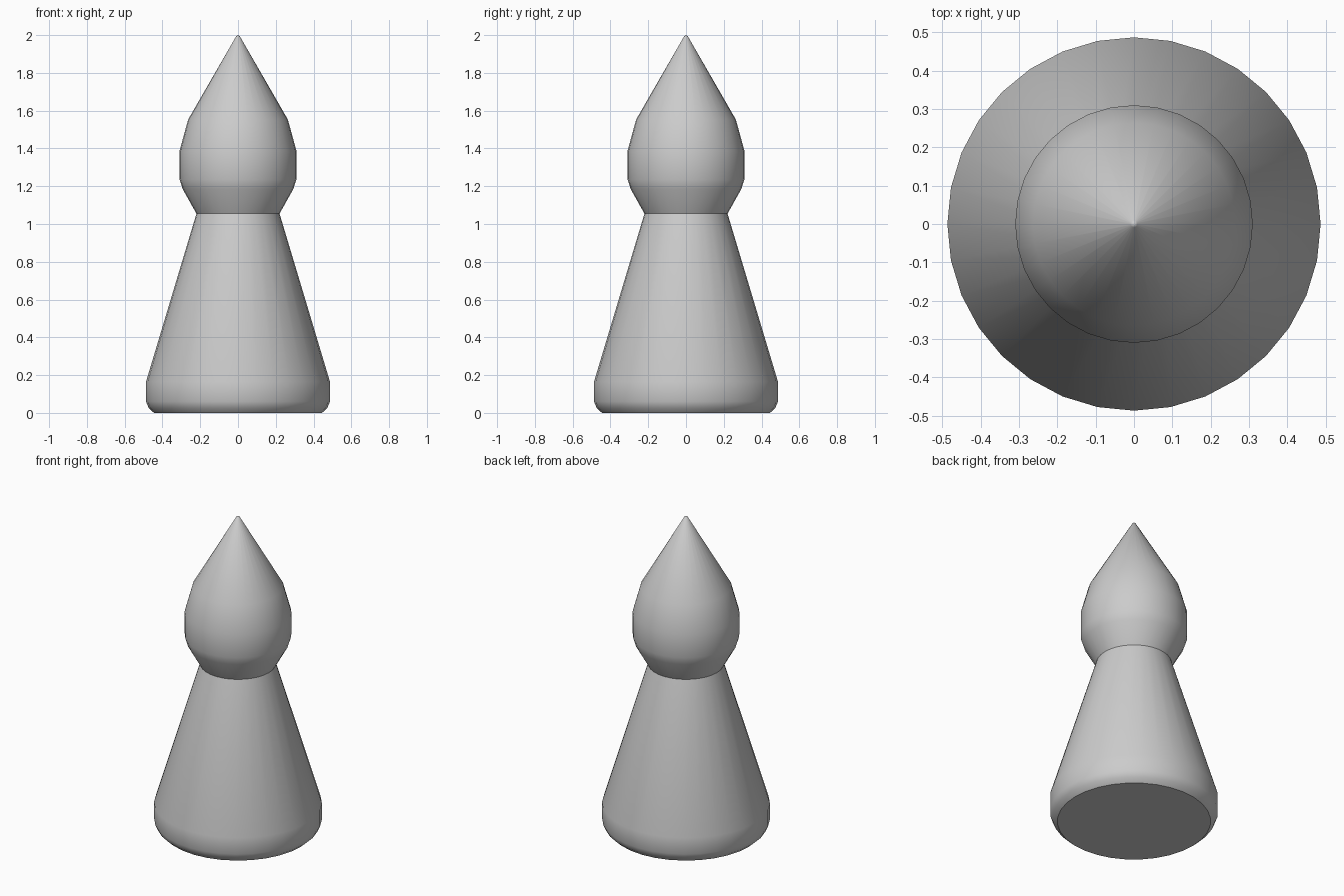
import bpy, bmesh
from math import pi, radians

if "Cube" in bpy.data.objects:
    bpy.data.objects.remove(bpy.data.objects["Cube"])

# Half outline (radius, height): flared base, tapered body, neck, head, pointed tip
profile = [(0, 0), (0.445, 0), (0.472, 0.025), (0.487, 0.06), (0.487, 0.165),
           (0.22, 1.055), (0.293, 1.185), (0.309, 1.235), (0.31, 1.385),
           (0.264, 1.553), (0.009, 1.995), (0, 2)]

bm = bmesh.new()
verts = [bm.verts.new((r, 0, z)) for r, z in profile]
edges = [bm.edges.new(pair) for pair in zip(verts, verts[1:])]

# Revolve the outline with 32 sides
bmesh.ops.spin(bm, geom=verts + edges, cent=(0, 0, 0), axis=(0, 0, 1),
               angle=2 * pi, steps=32, use_duplicate=False)
bmesh.ops.remove_doubles(bm, verts=bm.verts, dist=1e-4)
bmesh.ops.recalc_face_normals(bm, faces=bm.faces)

mesh = bpy.data.meshes.new("game_piece")
bm.to_mesh(mesh)
bm.free()
piece = bpy.data.objects.new("game_piece", mesh)
bpy.context.collection.objects.link(piece)

# Smooth sides, crisp neck and base rim
bpy.context.view_layer.objects.active = piece
piece.select_set(True)
bpy.ops.object.shade_smooth_by_angle(angle=radians(40))
